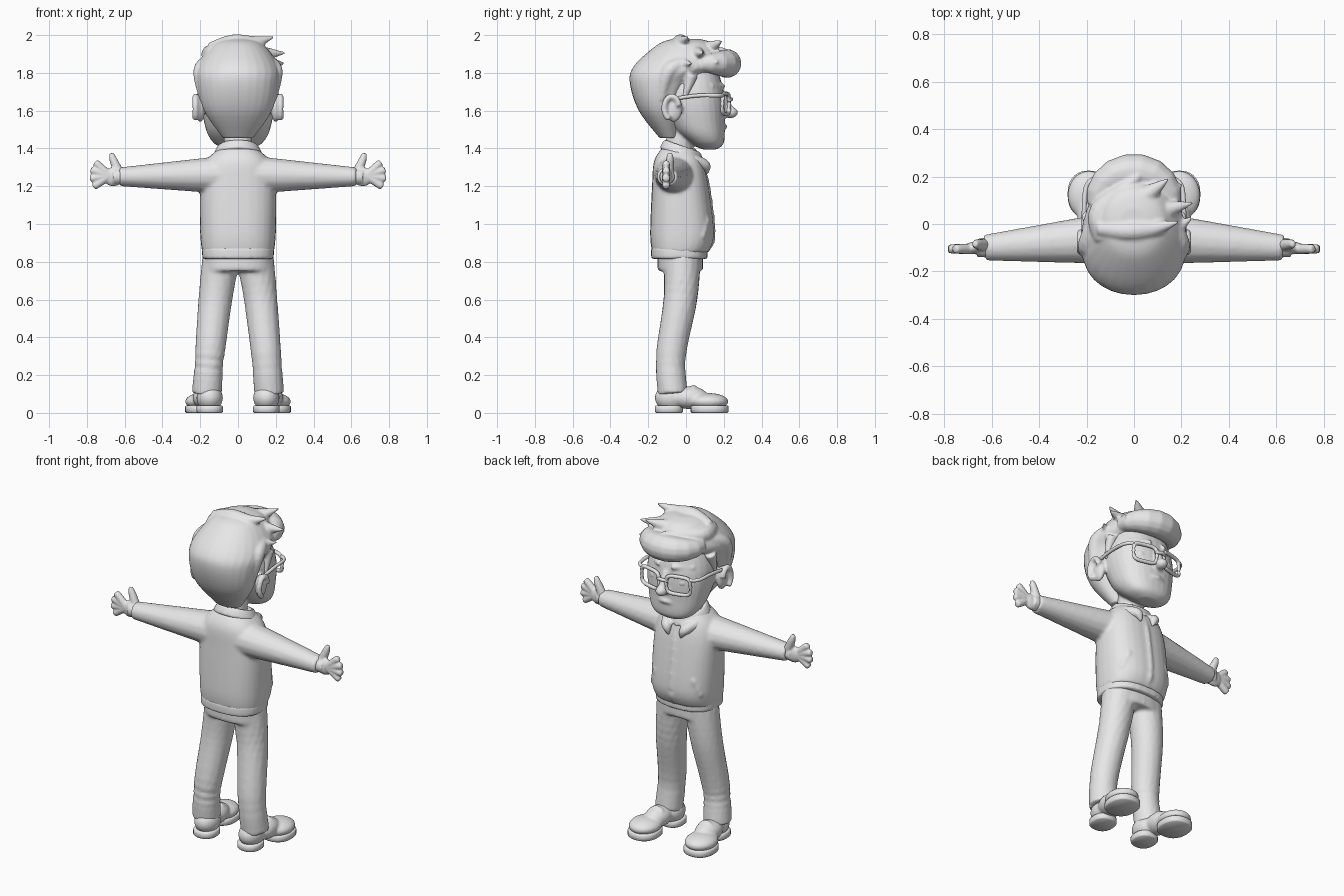
import bpy, bmesh, math
from mathutils import Vector, Matrix

cube = bpy.data.objects.get("Cube")
if cube:
    bpy.data.objects.remove(cube, do_unlink=True)

grey = bpy.data.materials.new("plain_grey")
grey.use_nodes = True
grey.diffuse_color = (0.8, 0.8, 0.8, 1)
for node in grey.node_tree.nodes:
    if node.type == 'BSDF_PRINCIPLED':
        node.inputs["Base Color"].default_value = grey.diffuse_color

SIDES = ((1, "left"), (-1, "right"))


def spline(knots, steps=6):
    """Smooth run of values through a few knots."""
    keys = [Vector(k) for k in knots]
    keys = [keys[0], *keys, keys[-1]]
    out = []
    for a, b, c, d in zip(keys, keys[1:], keys[2:], keys[3:]):
        for i in range(steps):
            t = i / steps
            out.append(b + (c - a) * t / 2 + (a - b * 2.5 + c * 2 - d / 2) * t * t
                       + (b * 3 - a - c * 3 + d) * t ** 3 / 2)
    return out + [keys[-1]]


def oval(rx, ry, power=2, count=28):
    """Points of a rounded oval."""
    points = []
    for i in range(count):
        c, s = math.cos(math.tau * i / count), math.sin(math.tau * i / count)
        points.append((rx * math.copysign(abs(c) ** (2 / power), c),
                       ry * math.copysign(abs(s) ** (2 / power), s)))
    return points


def skin(bm, rings, closed=False):
    """Join rings of points into a tube, capped unless closed."""
    loops = [[bm.verts.new(p) for p in ring] for ring in rings]
    count = len(loops[0])
    pairs = list(zip(loops, loops[1:]))
    if closed:
        pairs.append((loops[-1], loops[0]))
    else:
        bm.faces.new(loops[0])
        bm.faces.new(loops[-1])
    for a, b in pairs:
        for i in range(count):
            j = (i + 1) % count
            bm.faces.new((a[i], a[j], b[j], b[i]))


def loft(bm, knots, power=2.3, tilt=0):
    """Upright body through (height, centre y, x radius, y radius) knots."""
    skin(bm, [[(x, cy + y, z + tilt * (cy + y)) for x, y in oval(rx, ry, power)]
              for z, cy, rx, ry in spline(knots)])


def sweep(bm, path, side=1, flat=1, closed=False):
    """Round tube through (x, y, z, radius) points."""
    pts = [Vector((side * x, y, z)) for x, y, z, r in path]
    rings, last = [], len(pts) - 1
    for i, p in enumerate(pts):
        if closed:
            along = pts[(i + 1) % len(pts)] - pts[i - 1]
        else:
            along = pts[min(i + 1, last)] - pts[max(i - 1, 0)]
        turn = along.to_track_quat('Z', 'Y')
        rings.append([p + turn @ Vector((a, b, 0))
                      for a, b in oval(path[i][3] * flat, path[i][3], count=14)])
    skin(bm, rings, closed)


def limb(bm, knots, side=1, flat=1):
    sweep(bm, spline(knots), side, flat)


def ball(bm, centre, radii):
    place = Matrix.Translation(centre) @ Matrix.Diagonal((*radii, 1))
    bmesh.ops.create_uvsphere(bm, u_segments=24, v_segments=16, radius=1, matrix=place)


def slab(bm, centre, radii, low, high, power=2.3):
    """Flat oval block with a small bevel."""
    edge = 0.006
    levels = ((low, edge), (low + edge, 0), (high - edge, 0), (high, edge))
    skin(bm, [[(centre[0] + x, centre[1] + y, z)
               for x, y in oval(radii[0] - inset, radii[1] - inset, power)] for z, inset in levels])


def finish(bm, name, voxel=0, smooth=3):
    """Make the object; a voxel size blends its pieces into one skin."""
    bmesh.ops.recalc_face_normals(bm, faces=bm.faces)
    mesh = bpy.data.meshes.new(name)
    bm.to_mesh(mesh)
    bm.free()
    mesh.materials.append(grey)
    for face in mesh.polygons:
        face.use_smooth = True
    ob = bpy.data.objects.new(name, mesh)
    bpy.context.scene.collection.objects.link(ob)
    if voxel:
        blend = ob.modifiers.new("blend", 'REMESH')
        blend.mode, blend.voxel_size, blend.use_smooth_shade = 'VOXEL', voxel, True
        soften = ob.modifiers.new("soften", 'SMOOTH')
        soften.factor, soften.iterations = 0.5, smooth


# Sweater: torso, tapered sleeves, pocket edges and front seam
bm = bmesh.new()
loft(bm, [(.85, -.03, .19, .15), (.95, -.02, .2, .17), (1.2, -.03, .2, .15),
          (1.33, -.04, .17, .13), (1.4, -.04, .1, .09)], power=2.5)
for s, side in SIDES:
    limb(bm, [(.1, -.06, 1.26, .1), (.63, -.1, 1.25, .05)], s, flat=1.1)
    limb(bm, [(.13, .12, 1.03, .01), (.17, .09, .93, .01)], s)
limb(bm, [(0, .13, .88, .01), (0, .15, .95, .01), (0, .12, 1.2, .01), (0, .09, 1.3, .01)])
finish(bm, "sweater", voxel=.01, smooth=6)

# Waistband of the sweater
bm = bmesh.new()
slab(bm, (0, -.035), (.19, .15), .815, .88, power=2.5)
finish(bm, "waistband", voxel=.01)

# Folded collar, lower at the front, with two points
bm = bmesh.new()
loft(bm, [(z, -.02, r, r * .9) for z, r in ((1.35, .12), (1.36, .13), (1.41, .1), (1.38, .08))],
     power=2, tilt=-.35)
for s, side in SIDES:
    limb(bm, [(.1, .03, 1.34, .03), (.06, .1, 1.31, .03), (.04, .11, 1.26, .005)], s)
finish(bm, "collar", voxel=.008)

# Trousers: hips and two legs
bm = bmesh.new()
slab(bm, (0, -.03), (.18, .12), .75, .86)
for s, side in SIDES:
    limb(bm, [(.09, -.02, .82, .1), (.12, -.03, .6, .09), (.15, -.08, .3, .08), (.165, -.07, .1, .08)], s)
finish(bm, "trousers", voxel=.01, smooth=6)

for s, side in SIDES:
    # Shoe: heel, instep, toe and laces
    bm = bmesh.new()
    ball(bm, (s * .15, -.08, .08), (.07, .085, .07))
    ball(bm, (s * .17, .02, .08), (.07, .1, .06))
    ball(bm, (s * .19, .12, .06), (.09, .105, .045))
    limb(bm, [(.13, .04, .12, .015), (.17, .04, .135, .015), (.2, .04, .12, .015)], s)
    finish(bm, side + "_shoe", voxel=.008)

    # Sole with a separate heel block
    bm = bmesh.new()
    slab(bm, (s * .15, -.09), (.07, .075), 0, .04)
    slab(bm, (s * .19, .125), (.09, .1), 0, .04)
    finish(bm, side + "_shoe_sole")

    # Hand: wrist, palm, thumb and four fanned fingers
    bm = bmesh.new()
    ball(bm, (s * .66, -.1, 1.25), (.055, .027, .05))
    limb(bm, [(.6, -.1, 1.25, .042), (.66, -.1, 1.25, .04)], s)
    limb(bm, [(.63, -.09, 1.27, .027), (.66, -.085, 1.34, .021), (.67, -.085, 1.375, .012)], s)
    for finger in range(4):
        fan = math.radians(43 - 26 * finger)
        limb(bm, [(.68 + reach * math.cos(fan), -.105, 1.256 + reach * math.sin(fan), r)
                  for reach, r in ((0, .022), (.09, .02), (.105, .012))], s)
    finish(bm, side + "_hand", voxel=.006)

    # Eye
    bm = bmesh.new()
    ball(bm, (s * .085, .16, 1.64), (.042, .034, .034))
    finish(bm, side + "_eye")

# Head: skull and jaw, neck, nose, lips, brows and ears
bm = bmesh.new()
loft(bm, [(1.395, .125, .06, .04), (1.43, .11, .13, .09), (1.52, .065, .175, .14),
          (1.7, .03, .195, .17), (1.9, .02, .13, .12)])
limb(bm, [(0, -.05, 1.33, .075), (0, -.02, 1.52, .075)])
ball(bm, (0, .235, 1.59), (.034, .04, .03))
limb(bm, [(0, .19, 1.69, .02), (0, .23, 1.6, .025)])
limb(bm, [(-.06, .185, 1.51, .012), (0, .203, 1.515, .015), (.06, .185, 1.51, .012)])
for s, side in SIDES:
    limb(bm, [(.04, .195, 1.73, .016), (.15, .13, 1.73, .014)], s)
    ball(bm, (s * .2, -.065, 1.61), (.026, .045, .07))
    limb(bm, [(.225, -.075 + .04 * math.cos(a), 1.613 + .062 * math.sin(a), .016)
              for a in (math.radians(-110 - 40 * i) for i in range(7))], s)
finish(bm, "head", voxel=.008)

# Glasses: squarish rims, bridge and temples
bm = bmesh.new()
for s, side in SIDES:
    sweep(bm, [(.095 + a, .21 - a / 4, 1.636 + b, .011) for a, b in oval(.07, .054, 4)], s, closed=True)
    limb(bm, [(.16, .195, 1.68, .01), (.2, .16, 1.68, .01), (.21, .06, 1.68, .01), (.21, -.05, 1.665, .01)], s)
limb(bm, [(-.035, .225, 1.655, .01), (0, .24, 1.66, .01), (.035, .225, 1.655, .01)])
finish(bm, "glasses")

# Hair: cap, rolled forelock, side lobes, sideburns, swept crown and spikes
bm = bmesh.new()
loft(bm, [(1.455, -.09, .08, .05), (1.6, -.135, .18, .115), (1.75, -.12, .215, .178),
          (1.84, -.035, .215, .238), (1.95, 0, .135, .15), (1.98, 0, .06, .07)], power=2.1)
arc = [math.radians(20 * i) for i in range(10)]
sweep(bm, [(.16 * math.cos(a), .08 + .14 * math.sin(a), 1.85, .04 + .037 * math.sin(a)) for a in arc])
for s, side in SIDES:
    limb(bm, [(.15, .05, 1.87, .03), (.195, -.09, 1.81, .042), (.185, -.13, 1.66, .02)], s)
    limb(bm, [(.185, .03, 1.79, .035), (.194, -.01, 1.66, .01)], s)
limb(bm, [(-.15, -.02, 1.93, .03), (-.03, -.03, 1.96, .043), (.08, -.02, 1.96, .036), (.19, .01, 1.99, .005)])
limb(bm, [(-.12, -.06, 1.9, .05), (-.14, .06, 1.9, .045), (.02, .2, 1.92, .015)])
for root, tip in (((.1, .05, 1.9), (.25, .09, 1.905)), ((.04, .11, 1.92), (.145, .19, 1.97)),
                  ((.13, -.06, 1.85), (.245, .03, 1.85)), ((.13, .07, 1.84), (.2, .17, 1.86))):
    limb(bm, [(*root, .05), (*tip, .005)])
finish(bm, "hair", voxel=.008)
